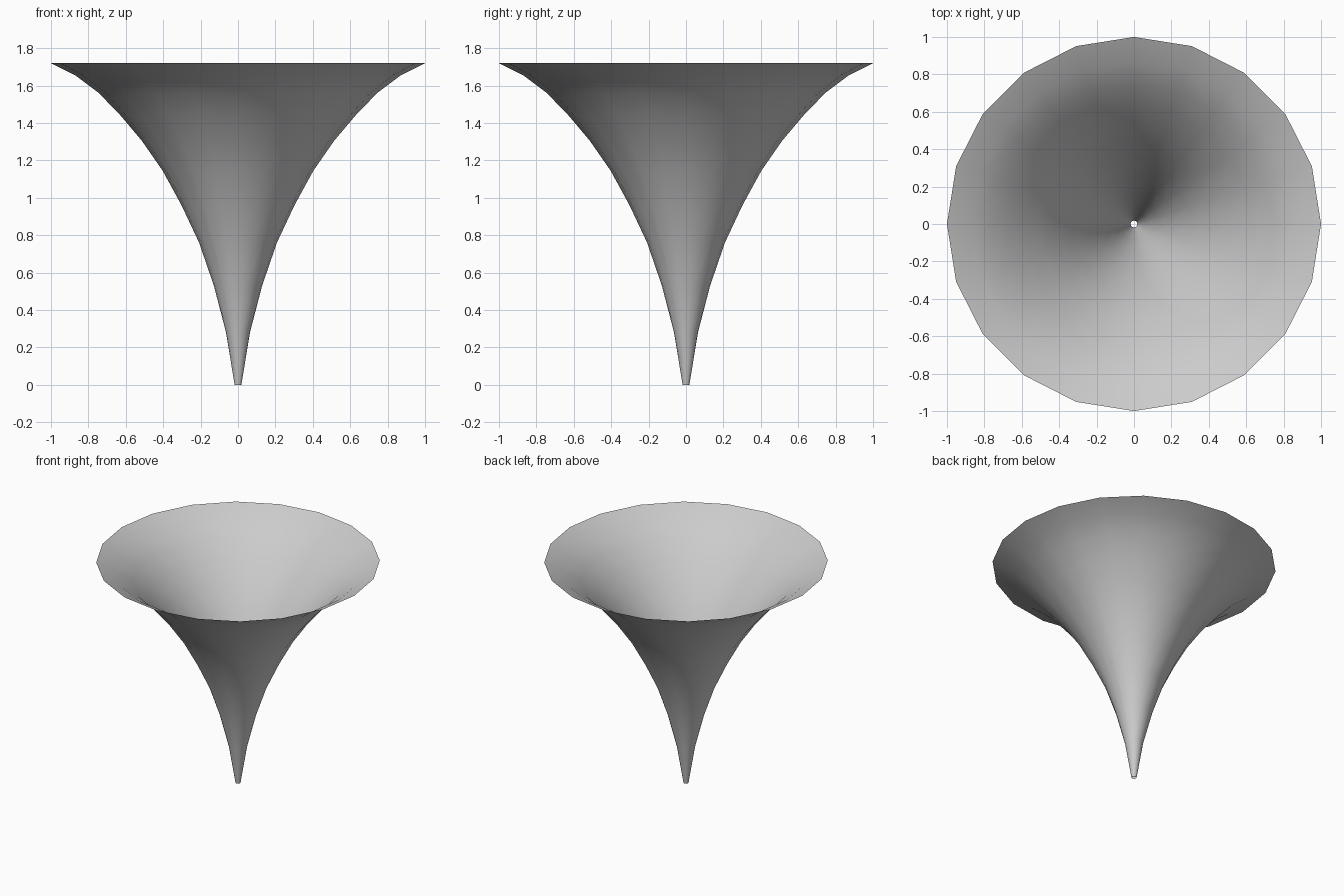
import bpy, bmesh
from math import cos, sin, tau

cube = bpy.data.objects.get("Cube")
if cube:
    bpy.data.objects.remove(cube)

SIDES = 20
# Flared profile as (radius, height), from the narrow tip to the rim
PROFILE = [(0.018, 0), (0.064, 0.28), (0.129, 0.53), (0.208, 0.76),
           (0.302, 0.96), (0.403, 1.145), (0.514, 1.305), (0.628, 1.44),
           (0.744, 1.56), (0.87, 1.655), (1.0, 1.72)]

# Matte grey surface
grey = bpy.data.materials.new("light_grey")
grey.use_nodes = True
colour = (0.6, 0.6, 0.6, 1)
grey.diffuse_color = colour
grey.node_tree.nodes["Principled BSDF"].inputs["Base Color"].default_value = colour

# Open funnel: one ring per profile point, joined by quads
bm = bmesh.new()
rings = [[bm.verts.new((r * cos(tau * i / SIDES), r * sin(tau * i / SIDES), z))
          for i in range(SIDES)] for r, z in PROFILE]
for low, high in zip(rings, rings[1:]):
    for i in range(SIDES):
        j = (i + 1) % SIDES
        face = bm.faces.new((low[i], low[j], high[j], high[i]))
        face.smooth = True

mesh = bpy.data.meshes.new("funnel")
bm.to_mesh(mesh)
bm.free()
mesh.materials.append(grey)
funnel = bpy.data.objects.new("funnel", mesh)
bpy.context.collection.objects.link(funnel)
